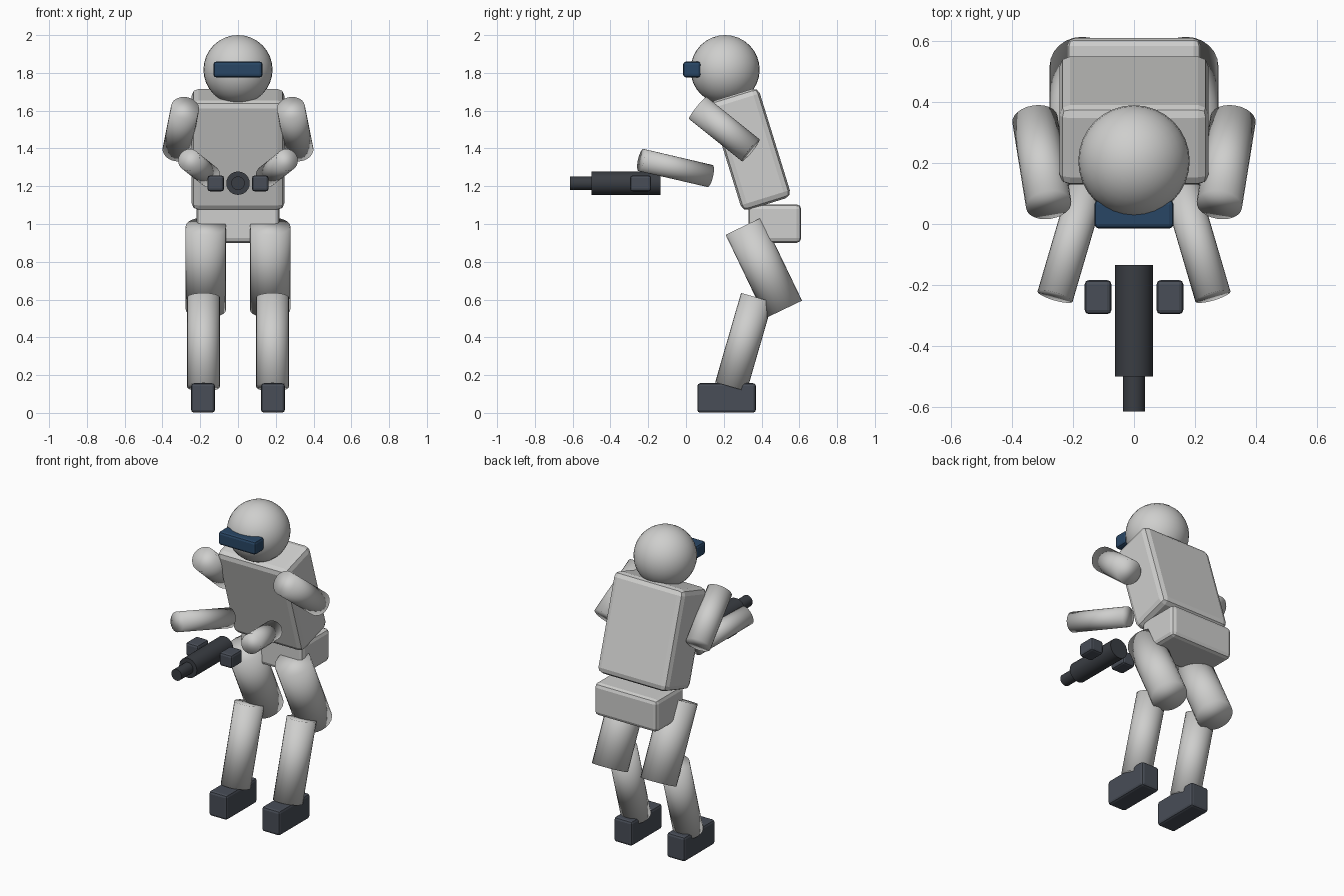
import bpy
import math
from mathutils import Vector

if "Cube" in bpy.data.objects:
    bpy.data.objects.remove(bpy.data.objects["Cube"], do_unlink=True)


def material(name, colour):
    mat = bpy.data.materials.new(name)
    mat.use_nodes = True
    mat.diffuse_color = (*colour, 1)
    mat.node_tree.nodes["Principled BSDF"].inputs["Base Color"].default_value = (*colour, 1)
    return mat


SUIT = material("light grey", (0.62, 0.62, 0.61))
BOOT = material("slate grey", (0.065, 0.075, 0.095))
METAL = material("dark gunmetal", (0.042, 0.047, 0.056))
GLASS = material("dark blue", (0.022, 0.062, 0.13))


def finish(name, mat):
    obj = bpy.context.object
    obj.name = name
    obj.data.materials.append(mat)
    return obj


def box(name, centre, size, bevel, mat, tilt=0):
    """Box with rounded edges, optionally leaning about x."""
    bpy.ops.mesh.primitive_cube_add(size=1, location=centre)
    obj = finish(name, mat)
    obj.scale = size
    bpy.ops.object.transform_apply(location=False, rotation=False, scale=True)
    obj.rotation_euler.x = math.radians(tilt)
    mod = obj.modifiers.new("rounded_edges", "BEVEL")
    mod.width = bevel
    mod.segments = 2
    return obj


def tube(name, start, end, radius, mat, soft=True):
    """Capped cylinder running between two points."""
    a, b = Vector(start), Vector(end)
    bpy.ops.mesh.primitive_cylinder_add(vertices=24, radius=radius, depth=(b - a).length,
                                        location=(a + b) / 2)
    obj = finish(name, mat)
    obj.rotation_euler = (b - a).to_track_quat("Z", "Y").to_euler()
    if soft:
        bpy.ops.object.shade_smooth()
    else:
        bpy.ops.object.shade_smooth_by_angle()
    return obj


# Head and visor
bpy.ops.mesh.primitive_uv_sphere_add(segments=32, ring_count=16, radius=0.183,
                                     location=(0, 0.207, 1.817))
finish("head", SUIT)
bpy.ops.object.shade_smooth()
box("visor", (0, 0.032, 1.818), (0.26, 0.094, 0.084), 0.015, GLASS)

# Leaning torso over a level pelvis
box("torso", (0, 0.34, 1.395), (0.49, 0.273, 0.606), 0.035, SUIT, tilt=17.2)
box("pelvis", (0, 0.47, 1.002), (0.44, 0.28, 0.204), 0.025, SUIT)

# Arms, legs, hands and boots on both sides
for side, s in (("left", 1), ("right", -1)):
    tube(side + "_upper_arm", (s * 0.28, 0.063, 1.614), (s * 0.325, 0.343, 1.39), 0.075, SUIT)
    tube(side + "_forearm", (s * 0.152, 0.127, 1.254), (s * 0.259, -0.238, 1.339), 0.06, SUIT)
    tube(side + "_thigh", (s * 0.17, 0.306, 0.989), (s * 0.17, 0.518, 0.548), 0.107, SUIT)
    tube(side + "_shin", (s * 0.183, 0.375, 0.611), (s * 0.183, 0.238, 0.138), 0.087, SUIT)
    box(side + "_hand", (s * 0.118, -0.24, 1.215), (0.088, 0.112, 0.084), 0.014, BOOT)
    box(side + "_boot", (s * 0.185, 0.215, 0.079), (0.126, 0.31, 0.156), 0.015, BOOT)

# Two-step blaster pointing forward
tube("blaster_body", (0, -0.135, 1.216), (0, -0.5, 1.216), 0.062, METAL, soft=False)
tube("blaster_barrel", (0, -0.49, 1.216), (0, -0.615, 1.216), 0.036, METAL, soft=False)
